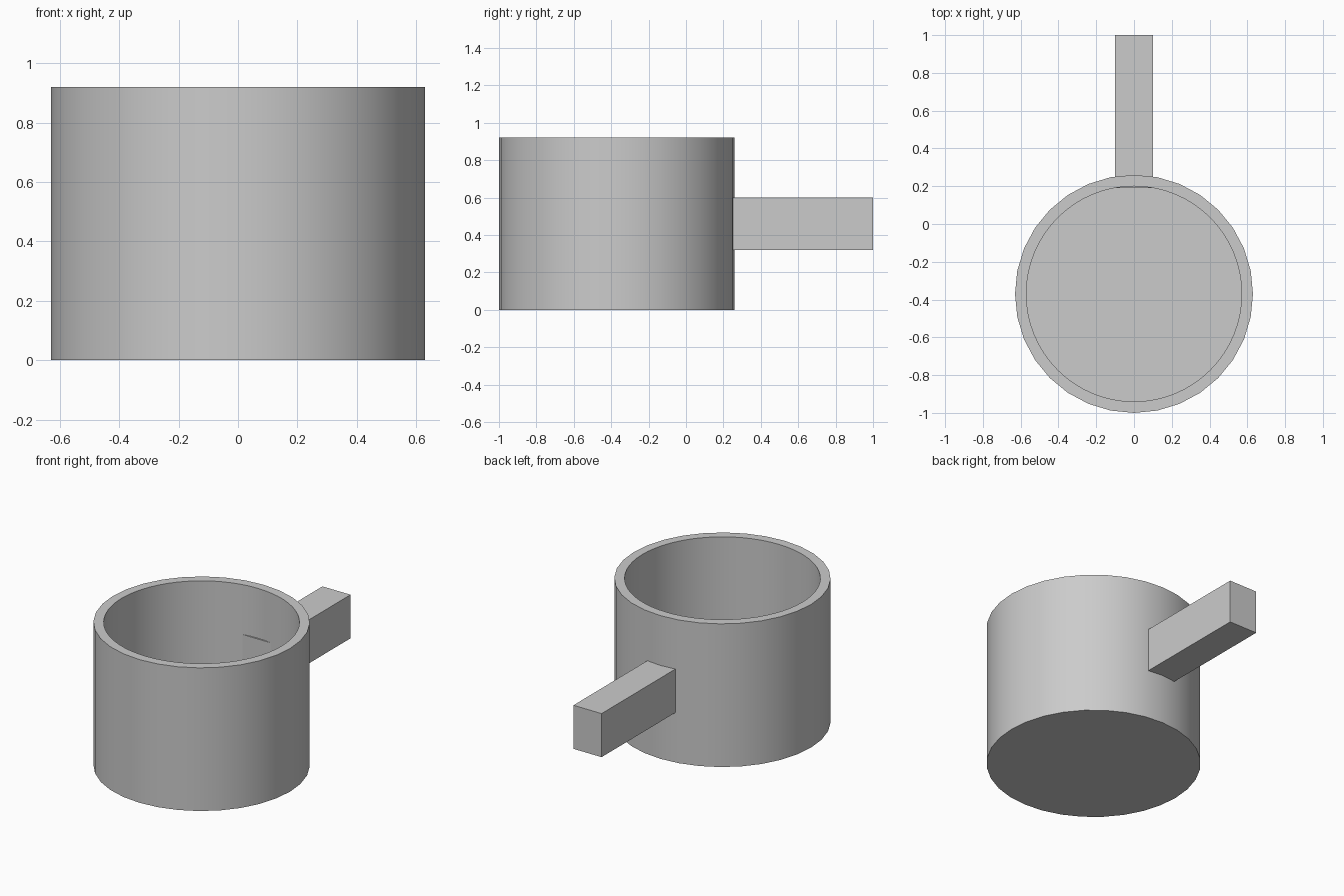
import bpy
import math

cube = bpy.data.objects.get("Cube")
if cube:
    bpy.data.objects.remove(cube, do_unlink=True)

CUP_Y, OUTER, INNER = -0.37, 0.63, 0.57
HEIGHT, FLOOR = 0.92, 0.06

grey = bpy.data.materials.new("plain grey")
grey.use_nodes = True
grey.diffuse_color = (0.6, 0.6, 0.6, 1)
grey.node_tree.nodes["Principled BSDF"].inputs["Base Color"].default_value = (0.6, 0.6, 0.6, 1)


def cylinder(name, radius, bottom, top, sides):
    bpy.ops.mesh.primitive_cylinder_add(
        vertices=sides, radius=radius, depth=top - bottom,
        location=(0, CUP_Y, (bottom + top) / 2))
    obj = bpy.context.object
    obj.name = name
    obj.data.materials.append(grey)
    return obj


# Hollow cup: solid cylinder with a rounder bore cut down to the floor
bore = cylinder("bore_cutter", INNER, FLOOR, HEIGHT + 0.2, 64)
bore.hide_render = True
cup = cylinder("cup_body", OUTER, 0, HEIGHT, 32)
cut = cup.modifiers.new("hollow", 'BOOLEAN')
cut.operation = 'DIFFERENCE'
cut.solver = 'EXACT'
cut.object = bore
bpy.ops.object.modifier_apply(modifier=cut.name)
bpy.data.objects.remove(bore, do_unlink=True)
bpy.ops.object.shade_smooth_by_angle(angle=math.radians(30))

# Straight bar handle, its inner end just breaking through the cup wall
start, end, low, high = 0.19, 1.0, 0.32, 0.60
bpy.ops.mesh.primitive_cube_add(size=1, location=(0, (start + end) / 2, (low + high) / 2))
handle = bpy.context.object
handle.name = "handle"
handle.scale = (0.2, end - start, high - low)
bpy.ops.object.transform_apply(location=False, rotation=False, scale=True)
handle.data.materials.append(grey)
